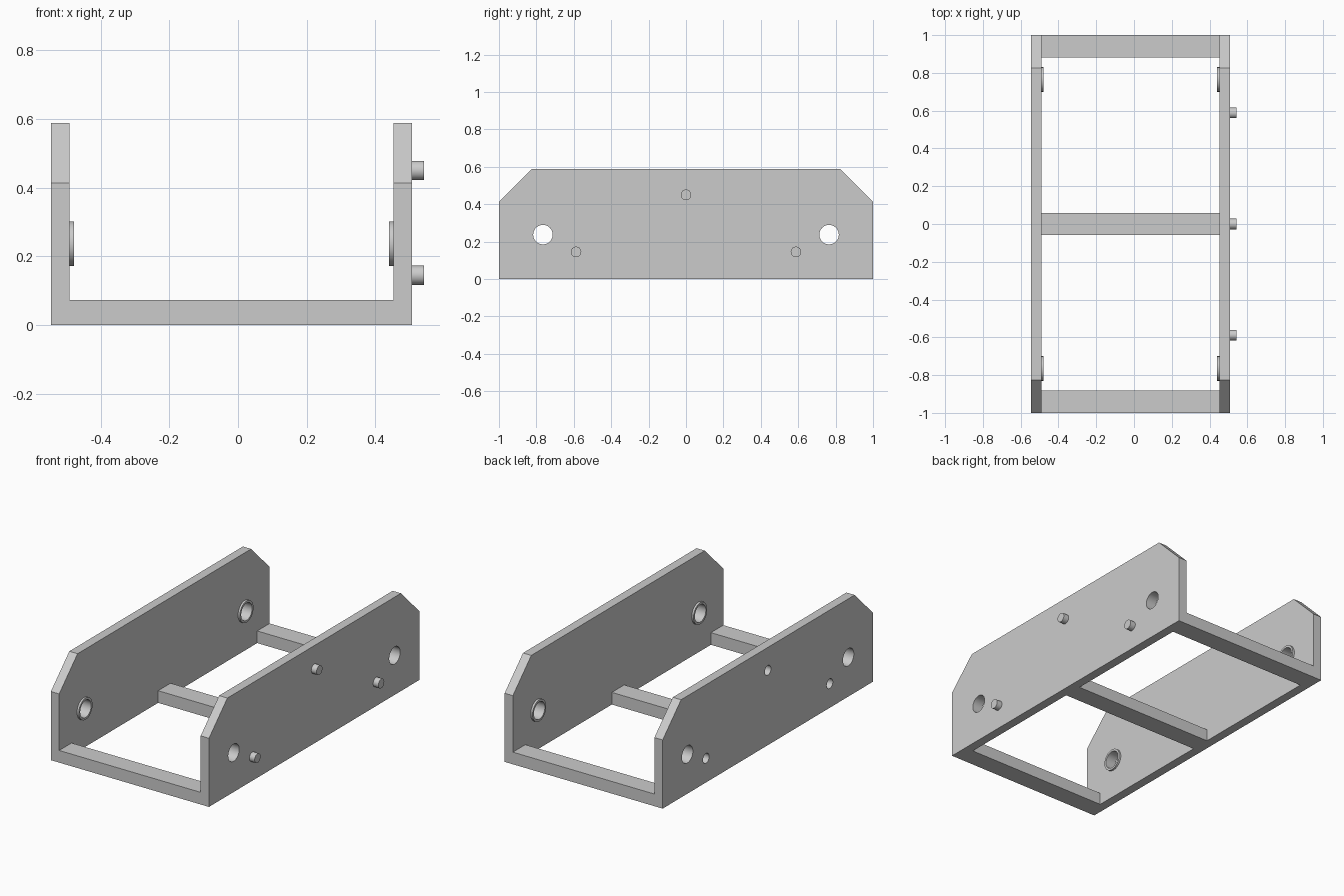
import bpy
import bmesh
import math
from mathutils import Matrix

cube = bpy.data.objects.get("Cube")
if cube:
    bpy.data.objects.remove(cube, do_unlink=True)

GREY = (0.6, 0.6, 0.6, 1)
grey = bpy.data.materials.new("plain_grey")
grey.use_nodes = True
grey.diffuse_color = GREY
grey.node_tree.nodes["Principled BSDF"].inputs["Base Color"].default_value = GREY

# Main dimensions
LENGTH, HEIGHT, WALL = 2.0, 0.588, 0.055
INNER_L, INNER_R = 0.452, -0.49          # inner faces of the two walls
BAR_W, BAR_H = 0.118, 0.073
BORES = [(-0.765, 0.237), (0.765, 0.237)]             # (y, z)
PEGS = [(-0.588, 0.145), (0.588, 0.145), (0, 0.45)]   # (y, z)
PEG_R, PEG_LEN = 0.028, 0.035


def finish(name, bm):
    bmesh.ops.recalc_face_normals(bm, faces=bm.faces)
    mesh = bpy.data.meshes.new(name)
    bm.to_mesh(mesh)
    bm.free()
    mesh.materials.append(grey)
    obj = bpy.data.objects.new(name, mesh)
    bpy.context.collection.objects.link(obj)
    return obj


def select(obj):
    bpy.ops.object.select_all(action='DESELECT')
    obj.select_set(True)
    bpy.context.view_layer.objects.active = obj


def x_cylinders(name, centres, radius, x0, x1):
    """Cylinders lying along x from x0 to x1, one at each (y, z)."""
    bm = bmesh.new()
    for y, z in centres:
        place = Matrix.Translation(((x0 + x1) / 2, y, z)) @ Matrix.Rotation(math.pi / 2, 4, 'Y')
        bmesh.ops.create_cone(bm, cap_ends=True, segments=48, radius1=radius,
                              radius2=radius, depth=abs(x1 - x0), matrix=place)
    return finish(name, bm)


def combine(target, tool, operation):
    tool.hide_render = True
    mod = target.modifiers.new(operation.lower(), 'BOOLEAN')
    mod.operation, mod.object, mod.solver = operation, tool, 'EXACT'
    select(target)
    bpy.ops.object.modifier_apply(modifier=mod.name)
    bpy.data.objects.remove(tool, do_unlink=True)


def smooth(obj):
    select(obj)
    bpy.ops.object.shade_smooth_by_angle(angle=math.radians(30))


def side_wall(name, inner, side):
    """Clipped-corner plate with raised bosses on its inner face."""
    outer = inner + side * WALL
    half = LENGTH / 2
    profile = [(-half, 0), (half, 0), (half, 0.413), (0.825, HEIGHT),
               (-0.825, HEIGHT), (-half, 0.413)]
    bm = bmesh.new()
    face = bm.faces.new([bm.verts.new((inner, y, z)) for y, z in profile])
    solid = bmesh.ops.extrude_face_region(bm, geom=[face])
    verts = [v for v in solid["geom"] if isinstance(v, bmesh.types.BMVert)]
    bmesh.ops.translate(bm, verts=verts, vec=(side * WALL, 0, 0))
    wall = finish(name, bm)
    combine(wall, x_cylinders("boss_tool", BORES, 0.065,
                              inner - side * 0.012, inner + side * 0.02), 'UNION')
    combine(wall, x_cylinders("bore_tool", BORES, 0.052,
                              inner - side * 0.1, outer + side * 0.1), 'DIFFERENCE')
    return wall


# Side walls; the right one has blind sockets matching the pegs
left_wall = side_wall("left_wall", INNER_L, 1)
right_wall = side_wall("right_wall", INNER_R, -1)
right_outer = INNER_R - WALL
combine(right_wall, x_cylinders("socket_tool", PEGS, PEG_R + 0.001,
                                right_outer - 0.05, right_outer + PEG_LEN + 0.002), 'DIFFERENCE')
smooth(left_wall)
smooth(right_wall)

# Locating pegs on the left wall
left_outer = INNER_L + WALL
smooth(x_cylinders("locating_pegs", PEGS, PEG_R, left_outer, left_outer + PEG_LEN))

# Crossbars joining the walls
end = (LENGTH - BAR_W) / 2
for name, y in (("front_crossbar", -end), ("middle_crossbar", 0), ("back_crossbar", end)):
    bm = bmesh.new()
    place = Matrix.Translation(((INNER_L + INNER_R) / 2, y, BAR_H / 2))
    size = Matrix.Diagonal((INNER_L - INNER_R, BAR_W, BAR_H, 1))
    bmesh.ops.create_cube(bm, size=1, matrix=place @ size)
    finish(name, bm)
